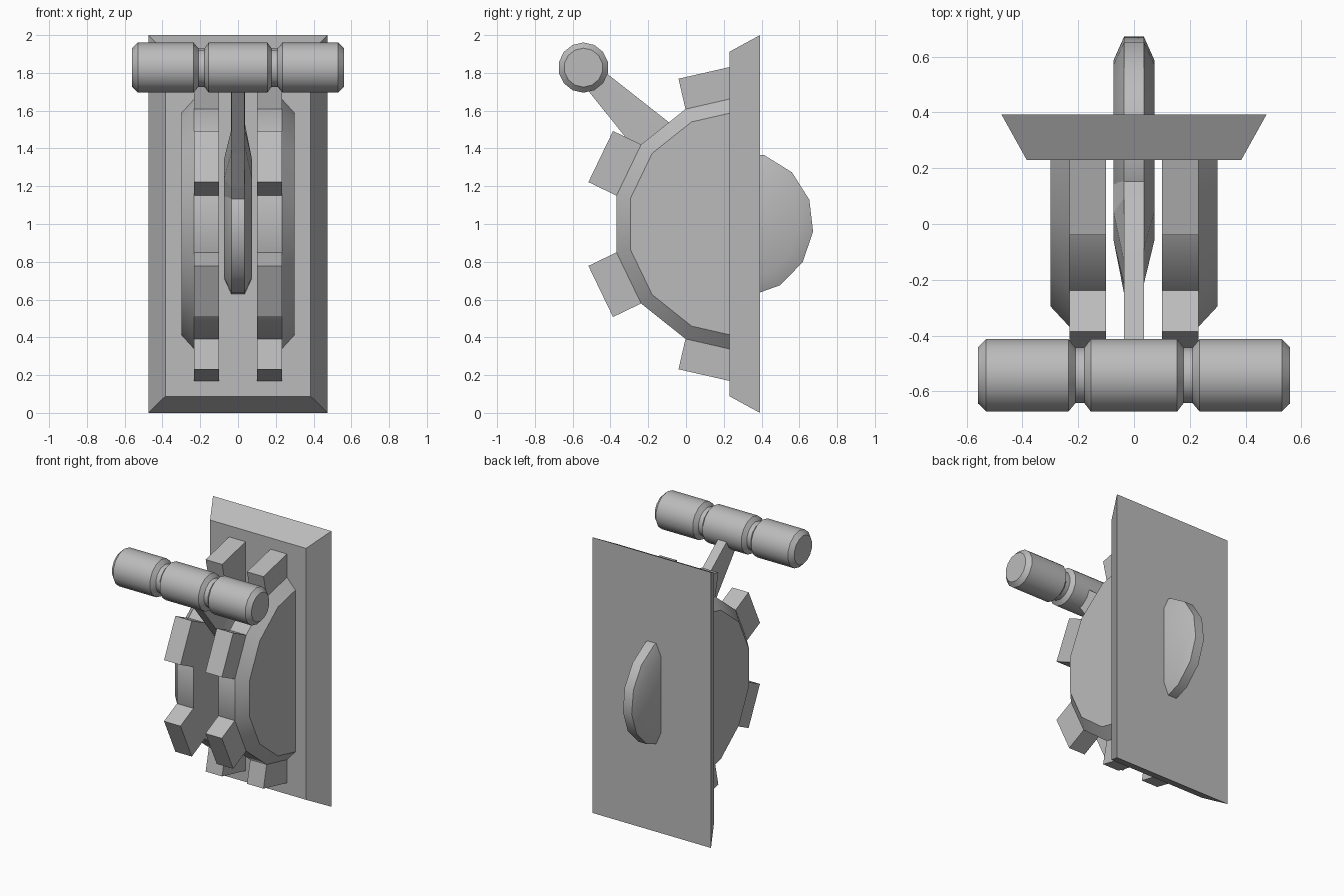
import bpy
import bmesh
from math import sin, cos, radians, pi
from mathutils import Vector

cube = bpy.data.objects.get("Cube")
if cube:
    bpy.data.objects.remove(cube, do_unlink=True)

grey = bpy.data.materials.new("plain grey")
grey.use_nodes = True
grey.diffuse_color = (0.5, 0.5, 0.5, 1)
grey.node_tree.nodes["Principled BSDF"].inputs["Base Color"].default_value = (0.5, 0.5, 0.5, 1)

SIDES = 14
STEP = 2 * pi / SIDES
HUB_Y, HUB_Z = 0.29, 1.0


def loft(name, rings, smooth=True):
    """Skin a row of equal-length rings and cap both ends."""
    bm = bmesh.new()
    loops = [[bm.verts.new(p) for p in ring] for ring in rings]
    for a, b in zip(loops, loops[1:]):
        for i in range(len(a)):
            j = (i + 1) % len(a)
            bm.faces.new((a[i], a[j], b[j], b[i]))
    bm.faces.new(loops[0][::-1])
    bm.faces.new(loops[-1])
    bmesh.ops.recalc_face_normals(bm, faces=bm.faces)
    mesh = bpy.data.meshes.new(name)
    bm.to_mesh(mesh)
    bm.free()
    mesh.materials.append(grey)
    obj = bpy.data.objects.new(name, mesh)
    bpy.context.collection.objects.link(obj)
    if smooth:
        bpy.ops.object.select_all(action='DESELECT')
        obj.select_set(True)
        bpy.context.view_layer.objects.active = obj
        bpy.ops.object.shade_smooth_by_angle(angle=radians(30))
    return obj


def polar(x, r, angle, y=HUB_Y, z=HUB_Z):
    """Point around an x axis; angle 0 points to the front, rising with z."""
    return Vector((x, y - r * cos(angle), z + r * sin(angle)))


def disc(x, r, start, count=SIDES, y=HUB_Y, z=HUB_Z):
    return [polar(x, r, start + i * STEP, y, z) for i in range(count)]


# Wall plate with sloping edges
def rectangle(y, hx, hz):
    return [(-hx, y, 1 - hz), (hx, y, 1 - hz), (hx, y, 1 + hz), (-hx, y, 1 + hz)]


loft("wall_plate", [rectangle(0.392, 0.475, 1), rectangle(0.23, 0.385, 0.912)], False)

# Half-round cheeks with square teeth, one on each side
R = 0.675
for side, label in ((1, "left"), (-1, "right")):
    loft(label + "_cheek", [disc(side * x, r, -pi / 2, SIDES // 2 + 1)
                            for x, r in ((0.10, R), (0.232, R), (0.30, 0.60))])
    for n, k in enumerate((-3, -1, 1, 3)):
        mid = k * STEP
        out = Vector((0, -cos(mid), sin(mid))) * 0.165
        rings = []
        for x in (0.10, 0.232):
            a = polar(side * x, R, mid - STEP / 2)
            b = polar(side * x, R, mid + STEP / 2)
            rings.append([a - out * 0.3, b - out * 0.3, b + out, a + out])
        loft(f"{label}_tooth_{n + 1}", rings, False)

# Pivot wheel of the lever
TILT = radians(44.7)
loft("pivot_wheel", [disc(x, r, TILT + STEP / 2) for x, r in
                     ((-0.073, 0.30), (-0.035, 0.385), (0.035, 0.385), (0.073, 0.30))])

# Tapering lever arm: distance from hub, half width, half thickness at the middle
across = Vector((0, sin(TILT), cos(TILT)))
arm = []
for r, w, t in ((0.2, 0.165, 0.073), (0.42, 0.145, 0.073), (0.65, 0.115, 0.036), (1.13, 0.06, 0.036)):
    outline = ((-0.035, -w), (0.035, -w), (t, -w / 2), (t, w / 2),
               (0.035, w), (-0.035, w), (-t, w / 2), (-t, -w / 2))
    arm.append([polar(x, r, TILT) + across * s for x, s in outline])
loft("lever_arm", arm, False)

# Grooved crossbar handle
half = [(0.155, 0.133), (0.178, 0.102), (0.21, 0.102), (0.235, 0.133), (0.53, 0.133), (0.56, 0.103)]
profile = [(-x, r) for x, r in reversed(half)] + half
loft("handle", [disc(x, r, STEP / 2, y=-0.543, z=1.828) for x, r in profile])
